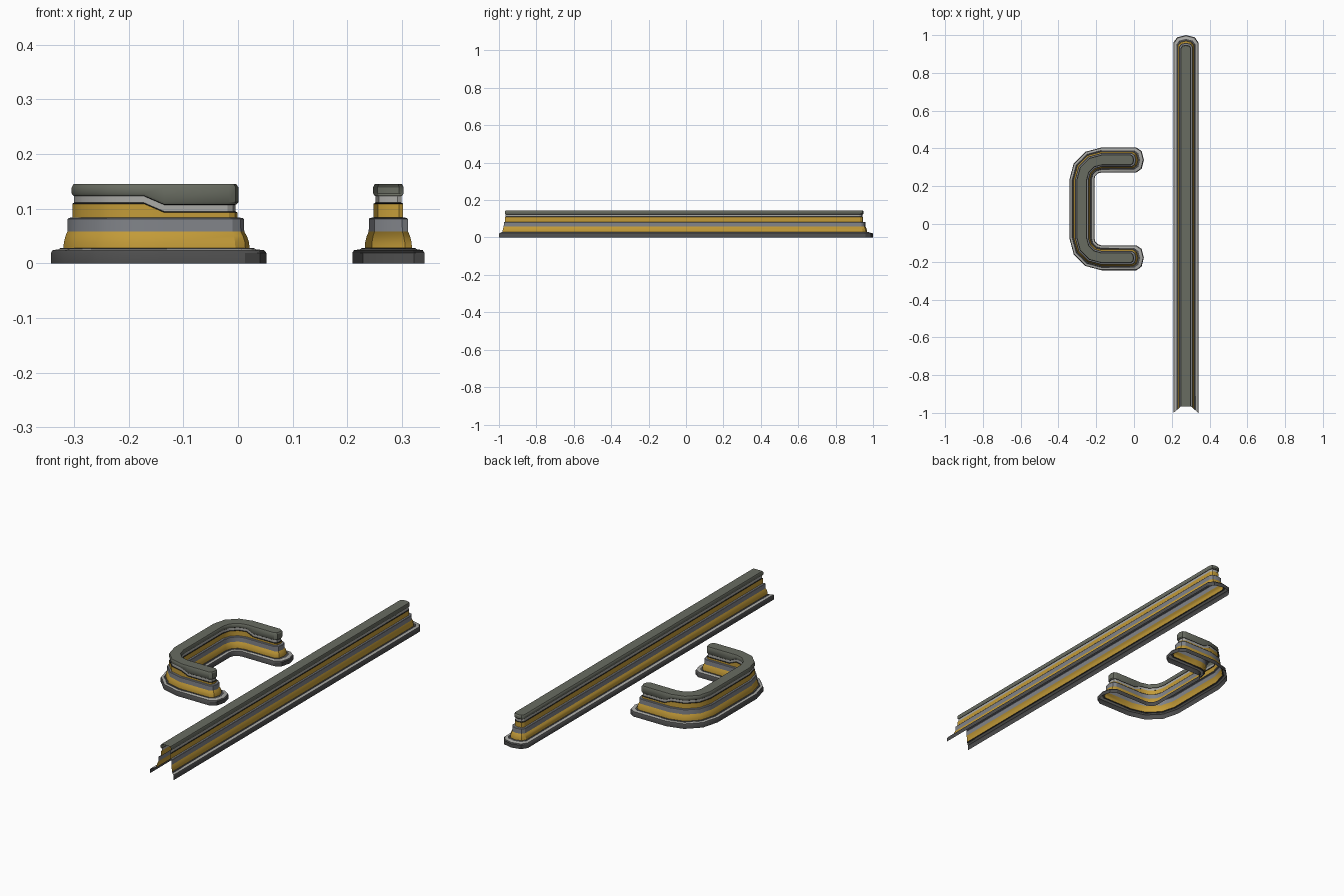
import bpy, bmesh, math
from mathutils import Vector

if "Cube" in bpy.data.objects:
    bpy.data.objects.remove(bpy.data.objects["Cube"])

W = 0.066  # half width of the base


def material(name, c):
    m = bpy.data.materials.new(name)
    m.diffuse_color = (*c, 1)
    m.use_nodes = True
    m.node_tree.nodes["Principled BSDF"].inputs["Base Color"].default_value = m.diffuse_color
    return m


DARK = material("dark_grey", (0.075, 0.075, 0.075))
PALE = material("pale_grey", (0.40, 0.40, 0.38))
YEL = material("yellow", (0.55, 0.33, 0.04))
STEEL = material("steel_grey", (0.22, 0.23, 0.25))
BLACK = material("black", (0.01, 0.01, 0.01))
OLIVE = material("olive_grey", (0.14, 0.15, 0.12))

# Each part: rows of (half width, height, drop on the arms, material above the row)
PARTS = {
    "base": [(.066, 0, 0, DARK), (.066, .019, 0, DARK), (.063, .024, 0, PALE),
             (.051, .026, 0, DARK), (.049, .028, 0, DARK), (.043, .028, 0, None)],
    "lower_wall": [(.043, .028, 0, YEL), (.0425, .038, 0, YEL), (.0395, .050, 0, YEL),
                   (.036, .058, 0, None)],
    "steel_band": [(.036, .058, 0, STEEL), (.0355, .081, 0, STEEL), (.034, .083, 0, STEEL),
                   (.027, .084, 0, None)],
    "upper_wall": [(.027, .084, 0, YEL), (.027, .109, 1, None)],
    "stripe": [(.027, .109, 1, BLACK), (.024, .111, 1, PALE), (.024, .123, 1, BLACK),
               (.026, .1245, 1, None)],
    "handrail": [(.026, .1245, 1, OLIVE), (.028, .128, 1, OLIVE), (.028, .139, 0, OLIVE),
                 (.025, .145, 0, OLIVE)],
}


def left(t):
    return Vector((-t.y, t.x))


def cap(p, t, w):
    """Points round a blunt end, from the left side to the right of direction t."""
    return [p + t * (0.6 * w * math.sin(a)) + left(t) * (w * math.cos(a))
            for a in (math.pi / 4, math.pi / 2, 3 * math.pi / 4)]


def outline(path, w, z, drop, closed):
    pts = []
    p0, t0, d0 = path[0]
    p1, t1, d1 = path[-1]
    round_in = 1.35 * (W - w) + 0.6 * w
    p0 = p0 + t0 * (round_in if closed else 0.85 * (W - w))
    p1 = p1 - t1 * round_in
    stations = [(p0, t0, d0)] + path[1:-1] + [(p1, t1, d1)]
    pts += [(p + left(t) * w, d) for p, t, d in stations]
    pts += [(p, d1) for p in cap(p1, t1, w)]
    pts += [(p - left(t) * w, d) for p, t, d in reversed(stations)]
    if closed:
        pts += [(p, d0) for p in cap(p0, -t0, w)]
    return [(p.x, p.y, z - 0.016 * drop * d) for p, d in pts]


def build(prefix, path, closed):
    for part, rows in PARTS.items():
        bm = bmesh.new()
        loops = [[bm.verts.new(c) for c in outline(path, w, z, k, closed)]
                 for w, z, k, m in rows]
        mats = []
        for r, (a, b) in enumerate(zip(loops, loops[1:])):
            m = rows[r][3]
            if m not in mats:
                mats.append(m)
            n = len(a)
            for i in range(n if closed else n - 1):
                j = (i + 1) % n
                bm.faces.new((a[j], a[i], b[i], b[j])).material_index = mats.index(m)
        if part == "handrail":
            bm.faces.new(loops[-1][::-1])
        me = bpy.data.meshes.new(prefix + "_" + part)
        bm.to_mesh(me)
        bm.free()
        for m in mats:
            me.materials.append(m)
        ob = bpy.data.objects.new(me.name, me)
        bpy.context.collection.objects.link(ob)
        bpy.ops.object.select_all(action='DESELECT')
        ob.select_set(True)
        bpy.context.view_layer.objects.active = ob
        bpy.ops.object.shade_smooth_by_angle(angle=math.radians(32))


# Straight barrier: open at the front, rounded at the back
up = Vector((0, 1))
build("straight", [(Vector((0.275, -1)), up, 0), (Vector((0.275, 1)), up, 0)], False)

# C-shaped barrier: two arms, two rounded corners, back run
R, cx, y0, y1, tip = 0.104, -0.172, -0.179, 0.339, 0.052
X = Vector((1, 0))
path = [(Vector((tip, y0)), -X, 1), (Vector((-0.135, y0)), -X, 1)]
for cy, start in ((y0 + R, 270), (y1 - R, 180)):
    for k in range(4):
        a = math.radians(start - 30 * k)
        c, s = math.cos(a), math.sin(a)
        path.append((Vector((cx + R * c, cy + R * s)), Vector((s, -c)), 0))
path += [(Vector((-0.135, y1)), X, 1), (Vector((tip, y1)), X, 1)]
build("curved", path, True)
